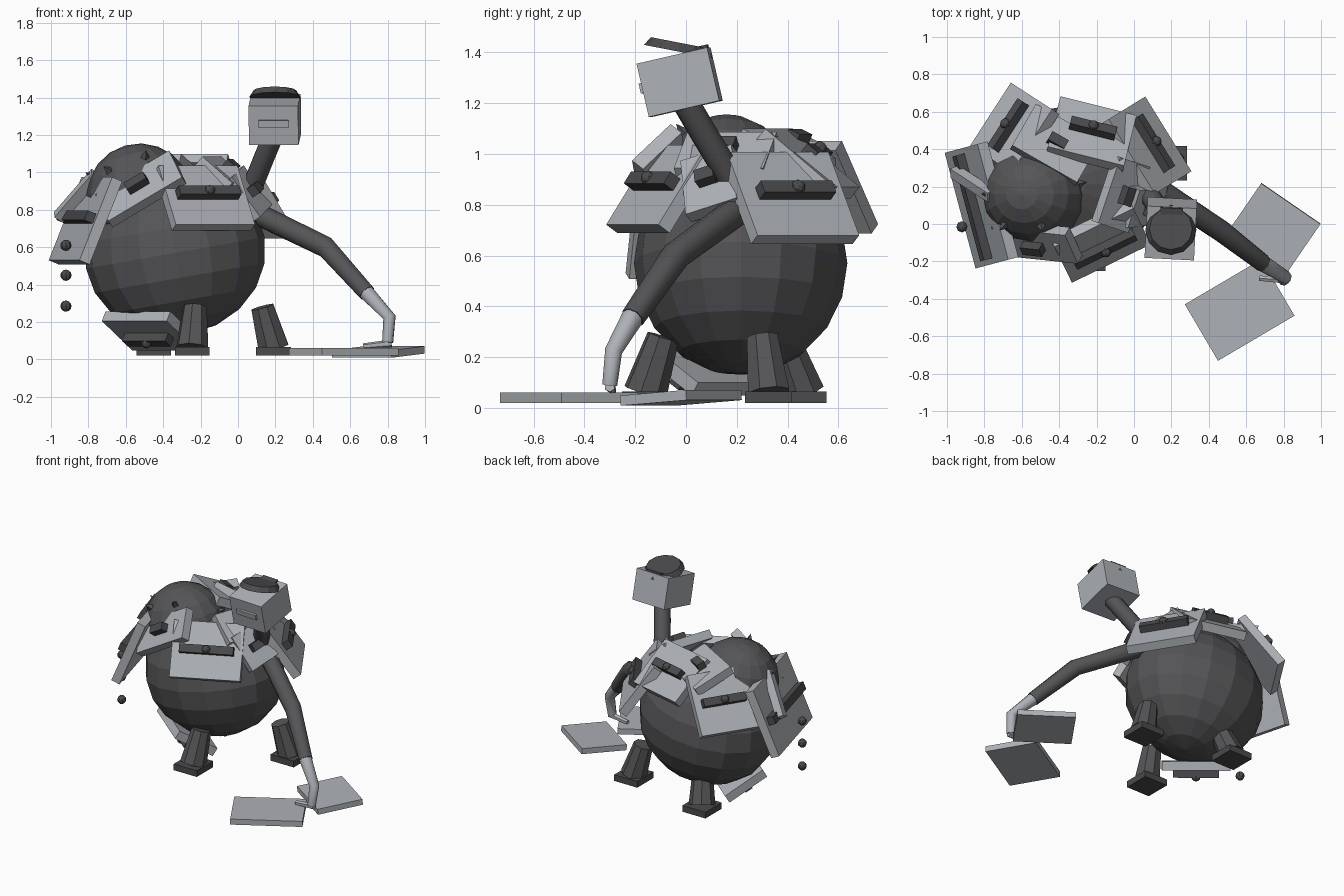
import bpy
import bmesh
import math
from mathutils import Matrix, Vector, Euler

cube = bpy.data.objects.get("Cube")
if cube:
    bpy.data.objects.remove(cube, do_unlink=True)


def material(name, rgb):
    m = bpy.data.materials.new(name)
    m.use_nodes = True
    m.diffuse_color = (*rgb, 1)
    m.node_tree.nodes["Principled BSDF"].inputs["Base Color"].default_value = (*rgb, 1)
    return m


DARK = material("dark grey", (0.09, 0.09, 0.095))
TRIM = material("charcoal", (0.07, 0.07, 0.075))
LIGHT = material("light steel", (0.42, 0.44, 0.47))


def finish(name, bm, mat, matrix):
    mesh = bpy.data.meshes.new(name)
    bm.to_mesh(mesh)
    bm.free()
    mesh.materials.append(mat)
    ob = bpy.data.objects.new(name, mesh)
    ob.matrix_world = matrix
    bpy.context.collection.objects.link(ob)
    return ob


def pose(loc, rot=(0, 0, 0)):
    angles = [math.radians(a) for a in rot]
    return Matrix.Translation(loc) @ Euler(angles).to_matrix().to_4x4()


def box(name, size, matrix, mat):
    bm = bmesh.new()
    bmesh.ops.create_cube(bm, size=1)
    bmesh.ops.scale(bm, vec=size, verts=bm.verts)
    return finish(name, bm, mat, matrix)


def ball(name, radii, matrix, mat, segments, rings):
    bm = bmesh.new()
    bmesh.ops.create_uvsphere(bm, u_segments=segments, v_segments=rings, radius=1)
    bmesh.ops.scale(bm, vec=radii, verts=bm.verts)
    return finish(name, bm, mat, matrix)


def cone(name, r1, r2, depth, matrix, mat, sides):
    bm = bmesh.new()
    bmesh.ops.create_cone(bm, cap_ends=True, segments=sides,
                          radius1=r1, radius2=r2, depth=depth)
    return finish(name, bm, mat, matrix)


def rod(name, a, b, r1, r2, mat, sides=8):
    a, b = Vector(a), Vector(b)
    turn = (b - a).to_track_quat('Z', 'Y').to_matrix().to_4x4()
    return cone(name, r1, r2, (b - a).length, Matrix.Translation((a + b) / 2) @ turn, mat, sides)


def tube(name, points, radii, mat):
    curve = bpy.data.curves.new(name, 'CURVE')
    curve.dimensions = '3D'
    curve.bevel_depth = 1
    curve.bevel_resolution = 2
    curve.use_fill_caps = True
    spline = curve.splines.new('POLY')
    spline.points.add(len(points) - 1)
    for p, co, r in zip(spline.points, points, radii):
        p.co = (*co, 1)
        p.radius = r
    curve.materials.append(mat)
    ob = bpy.data.objects.new(name, curve)
    bpy.context.collection.objects.link(ob)
    bpy.ops.object.select_all(action='DESELECT')
    ob.select_set(True)
    bpy.context.view_layer.objects.active = ob
    bpy.ops.object.convert(target='MESH')


def armour(name, centre, normal, w, h, bar, spin=0, knob=True):
    """Slab facing along normal, with a raised bar and a round bolt."""
    n = Vector(normal).normalized()
    u = Vector((0, 0, 1)).cross(n).normalized()
    frame = Matrix((u, n.cross(u), n)).transposed().to_4x4()
    frame = Matrix.Translation(centre) @ frame @ Matrix.Rotation(math.radians(spin), 4, 'Z')
    box(name, (w, h, 0.06), frame @ pose((0, 0, -0.05)), LIGHT)
    box(name + "_bar", (bar, 0.055, 0.06), frame, TRIM)
    if knob:
        ball(name + "_bolt", [0.03] * 3, frame @ pose((0, 0, 0.025)), TRIM, 8, 6)


# Round body and the dome on its shoulder
ball("body", (0.485, 0.42, 0.44), pose((-0.335, 0.215, 0.57), (0, -10, 0)), DARK, 16, 10)
ball("shoulder_dome", (0.285, 0.265, 0.285), pose((-0.525, 0.16, 0.87), (0, -16, 0)), DARK, 16, 10)

# Spikes on the dome
dome = Vector((-0.525, 0.16, 0.87))
for i, d in enumerate([(0.1, -0.6, 0.75), (0.15, 0.75, 0.6), (-0.9, 0, 0.4),
                       (0.85, 0.2, 0.5), (-0.6, -0.6, 0.5)]):
    d = Vector(d).normalized()
    rod(f"dome_spike_{i + 1}", dome + d * 0.25, dome + d * 0.32, 0.035, 0, DARK, 4)

# Three leaning legs on square feet
for i, (x, y, tx, ty) in enumerate([(-0.245, -0.16, -0.23, -0.09),
                                    (0.19, 0.325, 0.13, 0.3),
                                    (-0.45, 0.46, -0.4, 0.38)]):
    box(f"foot_{i + 1}", (0.185, 0.185, 0.045), pose((x, y, 0.043)), TRIM)
    rod(f"leg_{i + 1}", (x, y, 0.06), (tx, ty, 0.28), 0.088, 0.065, DARK)

# Large armour slabs around the body
armour("front_armour", (-0.16, -0.13, 0.89), (0.36, -0.74, 0.56), 0.47, 0.38, 0.36)
armour("left_armour", (0.1, 0.43, 0.855), (0.68, 0.42, 0.56), 0.47, 0.4, 0.33)
armour("back_armour", (-0.22, 0.51, 1.0), (0.15, 0.6, 0.75), 0.42, 0.36, 0.25)
armour("back_right_armour", (-0.67, 0.525, 0.9), (-0.65, 0.42, 0.62), 0.4, 0.42, 0.3)
armour("right_armour", (-0.86, 0.09, 0.76), (-0.9, -0.24, 0.38), 0.64, 0.48, 0.58, knob=False)
armour("belly_armour", (-0.48, 0.06, 0.11), (-0.33, -0.4, -0.85), 0.45, 0.3, 0.3)

# Smaller slabs near the top
armour("top_armour", (-0.41, 0.44, 1.06), (0.2, 0.35, 0.9), 0.4, 0.28, 0.1, knob=False)
armour("collar_armour", (-0.04, 0.15, 1.03), (0.6, -0.2, 0.75), 0.37, 0.22, 0.1, knob=False)
armour("neck_armour", (0.09, 0.08, 0.91), (0.75, -0.4, 0.5), 0.22, 0.26, 0.08, 20, False)
armour("dome_armour", (-0.54, -0.13, 0.94), (-0.4, -0.7, 0.55), 0.46, 0.22, 0.12, 38, False)
rod("right_strap", (-0.96, 0.28, 0.76), (-0.76, 0.15, 0.99), 0.04, 0.04, LIGHT, 4)

# Loose bolts dropping from the right side
for i, z in enumerate([0.285, 0.45, 0.61]):
    ball(f"loose_bolt_{i + 1}", [0.03] * 3, pose((-0.92, -0.015, z)), TRIM, 8, 6)

# Bent neck, boxy head, visor and tilted lid
tube("neck", [(0.05, 0.2, 0.86), (0.1, 0.13, 0.98), (0.14, 0.07, 1.08), (0.19, 0, 1.2)],
     [0.055, 0.055, 0.055, 0.055], DARK)
head = pose((0.197, -0.025, 1.282), (13, 0, -3))
box("head", (0.265, 0.285, 0.215), head, LIGHT)
box("visor", (0.16, 0.03, 0.04), head @ pose((0, -0.14, 0.01)), LIGHT)
cone("lid", 0.137, 0.115, 0.035, pose((0.197, -0.028, 1.42), (-11, 0, 0)), TRIM, 12)
box("lid_hinge", (0.12, 0.04, 0.03), head @ pose((0, 0.12, 0.105)), TRIM)

# Long arm with a pale hooked hand
tube("arm", [(0.05, 0.22, 0.81), (0.14, 0.18, 0.76), (0.47, -0.04, 0.6), (0.69, -0.21, 0.355)],
     [0.06, 0.06, 0.058, 0.048], DARK)
tube("hand", [(0.68, -0.205, 0.365), (0.81, -0.285, 0.225), (0.8, -0.3, 0.09)],
     [0.045, 0.035, 0.03], LIGHT)
rod("finger", (0.82, -0.3, 0.085), (0.67, -0.29, 0.07), 0.022, 0.016, LIGHT, 6)

# Slabs lying on the ground
box("fallen_slab_front", (0.475, 0.35, 0.04), pose((0.565, -0.46, 0.04), (0, 0, 30.5)), LIGHT)
box("fallen_slab_side", (0.385, 0.315, 0.04), pose((0.75, -0.02, 0.04), (4, 0, -34.5)), LIGHT)
